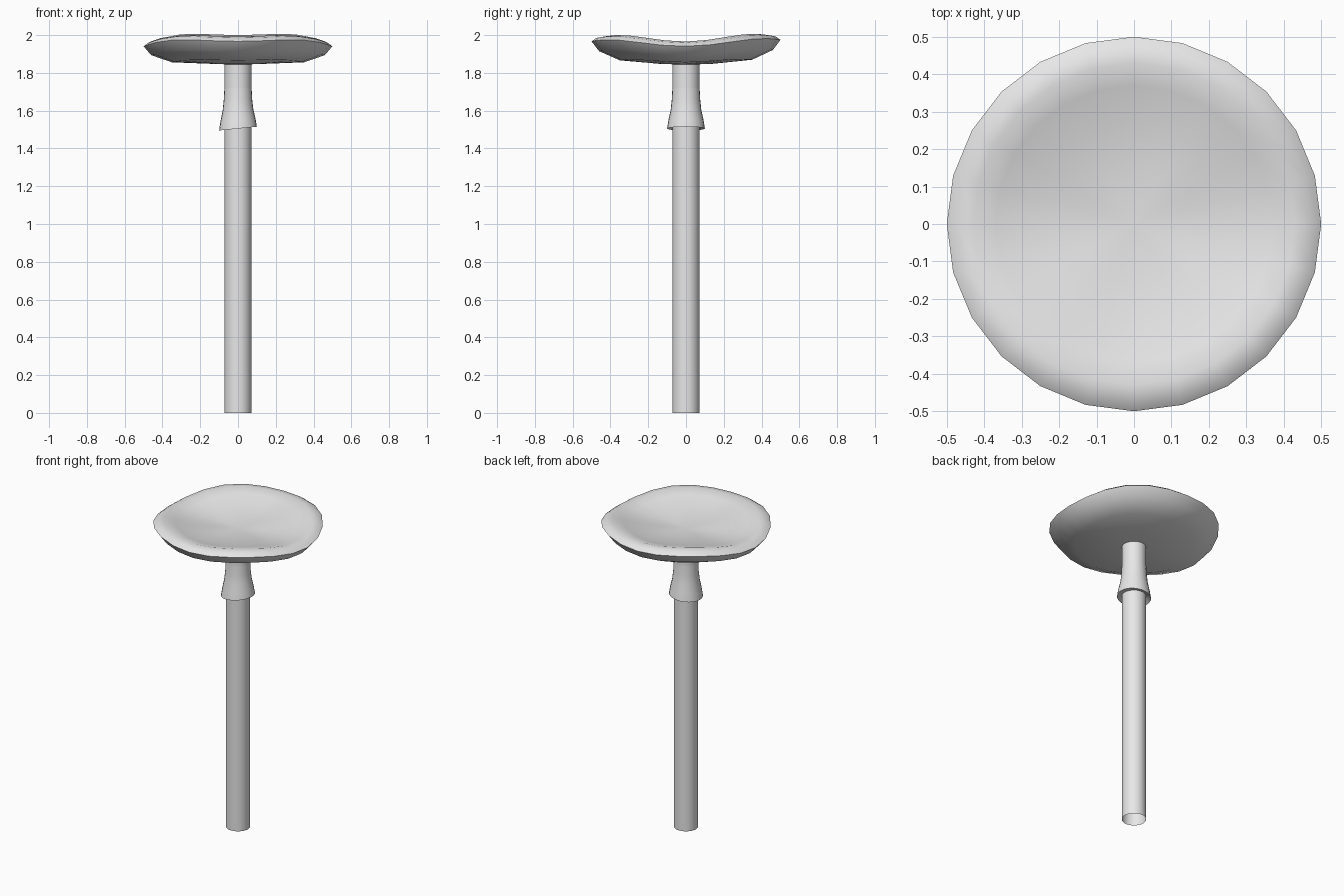
import bpy
import bmesh
from math import cos, sin, pi, radians

if "Cube" in bpy.data.objects:
    bpy.data.objects.remove(bpy.data.objects["Cube"], do_unlink=True)

GREY = (0.8, 0.8, 0.8, 1.0)
grey = bpy.data.materials.new("plain_grey")
grey.use_nodes = True
grey.diffuse_color = GREY
grey.node_tree.nodes["Principled BSDF"].inputs["Base Color"].default_value = GREY


def no_wave(a):
    return 0.0


def cap_wave(a):
    # saddle-like ripple of the rim, a little higher at the back
    return -0.015 * cos(2 * a) - 0.01 * cos(4 * a) + 0.004 * sin(a)


def skirt_wave(a):
    # slight lean of the skirt hem
    return 0.01 * cos(a)


def lathe(name, profile, wave=no_wave, sides=24):
    """Revolve (radius, height, wave weight) points; radius 0 makes a pole."""
    bm = bmesh.new()
    rings = []
    for r, z, w in profile:
        if r == 0:
            rings.append([bm.verts.new((0, 0, z))] * sides)
            continue
        angles = [2 * pi * i / sides for i in range(sides)]
        rings.append([bm.verts.new((r * cos(a), r * sin(a), z + w * wave(a)))
                      for a in angles])
    for low, high in zip(rings, rings[1:]):
        for i in range(sides):
            j = (i + 1) % sides
            corners = list(dict.fromkeys((low[i], low[j], high[j], high[i])))
            bm.faces.new(corners)
    mesh = bpy.data.meshes.new(name)
    bm.to_mesh(mesh)
    bm.free()
    mesh.materials.append(grey)
    obj = bpy.data.objects.new(name, mesh)
    bpy.context.collection.objects.link(obj)
    bpy.ops.object.select_all(action="DESELECT")
    obj.select_set(True)
    bpy.context.view_layer.objects.active = obj
    bpy.ops.object.shade_smooth_by_angle(angle=radians(45))
    return obj


# Stem: open tube
lathe("stem", [(0.072, 0, 0), (0.072, 1.86, 0)])

# Skirt: flared collar around the upper stem
lathe("skirt", [(0.071, 1.515, 0), (0.1, 1.505, 1), (0.093, 1.55, 0.7),
                (0.081, 1.605, 0.3), (0.075, 1.66, 0), (0.072, 1.72, 0)],
      skirt_wave)

# Cap: shallow underside, sharp wavy rim, dished top
lathe("cap", [(0, 1.843, 0), (0.14, 1.848, 0), (0.35, 1.866, 0.4),
              (0.46, 1.914, 0.8), (0.5, 1.966, 1), (0.475, 1.984, 1),
              (0.43, 1.991, 1), (0.37, 1.975, 0.9), (0.27, 1.952, 0.5),
              (0.14, 1.938, 0.2), (0, 1.932, 0)], cap_wave)
